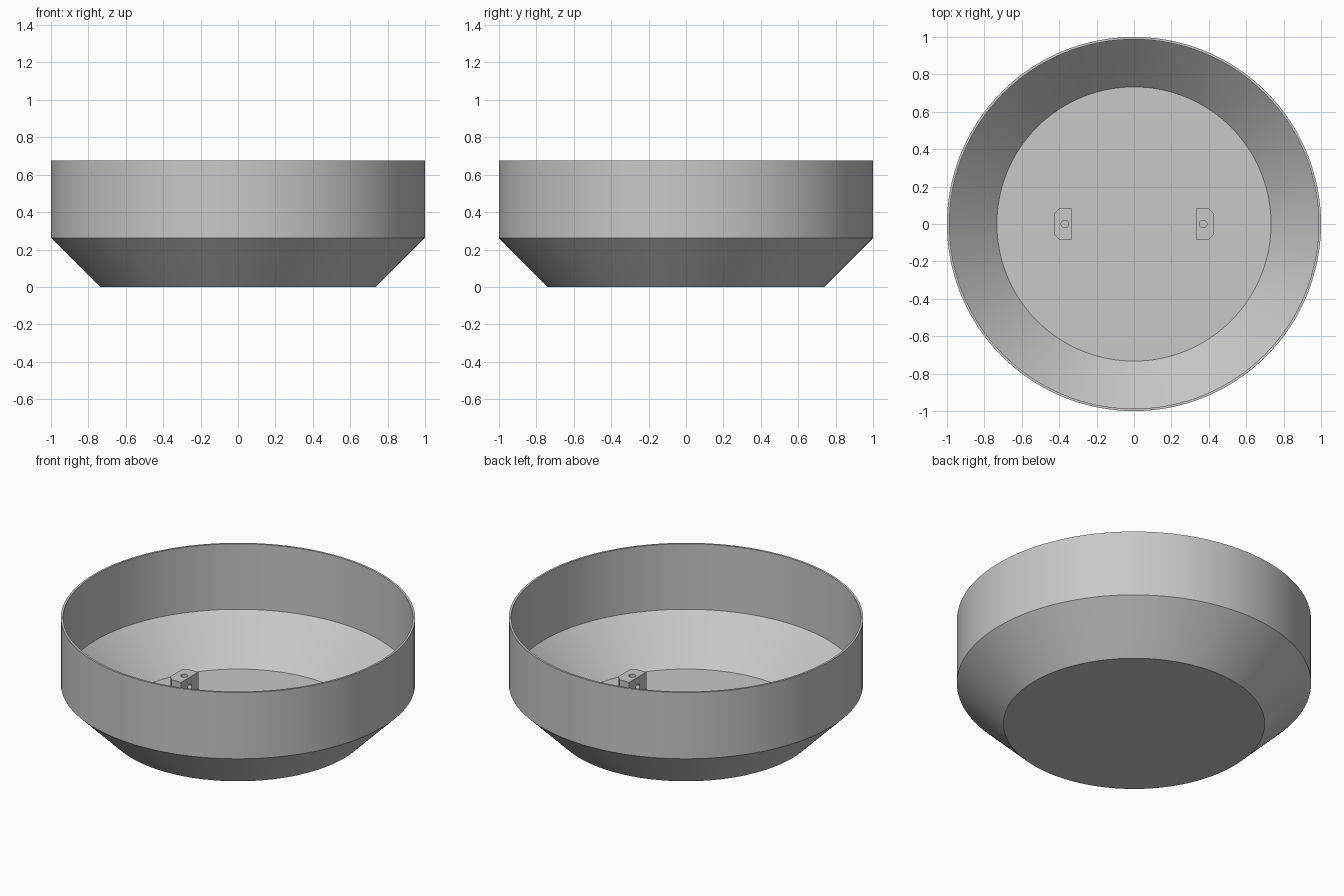
import bpy, bmesh, math

if "Cube" in bpy.data.objects:
    bpy.data.objects.remove(bpy.data.objects["Cube"])

grey = bpy.data.materials.new("light grey")
grey.diffuse_color = (0.58, 0.58, 0.58, 1)
grey.use_nodes = True
grey.node_tree.nodes["Principled BSDF"].inputs["Base Color"].default_value = grey.diffuse_color


def new_object(name, bm):
    bmesh.ops.recalc_face_normals(bm, faces=bm.faces)
    mesh = bpy.data.meshes.new(name)
    bm.to_mesh(mesh)
    bm.free()
    mesh.materials.append(grey)
    obj = bpy.data.objects.new(name, mesh)
    bpy.context.collection.objects.link(obj)
    return obj


def shade(obj):
    bpy.ops.object.select_all(action='DESELECT')
    obj.select_set(True)
    bpy.context.view_layer.objects.active = obj
    bpy.ops.object.shade_smooth_by_angle(angle=math.radians(30))


# Thin-walled bowl: closed profile (radius, height) spun round the z axis
WALL = 0.013
profile = [(0, 0), (0.738, 0), (1, 0.262), (1, 0.675), (1 - WALL, 0.675),
           (1 - WALL, 0.267), (0.733, WALL), (0, WALL)]
bm = bmesh.new()
verts = [bm.verts.new((r, 0, z)) for r, z in profile]
edges = [bm.edges.new(pair) for pair in zip(verts, verts[1:])]
bmesh.ops.spin(bm, geom=verts + edges, cent=(0, 0, 0), axis=(0, 0, 1),
               angle=math.tau, steps=128, use_merge=True)
bmesh.ops.remove_doubles(bm, verts=bm.verts, dist=1e-5)
shade(new_object("bowl", bm))


# Screw holes shared by both mounting blocks
def hole_cutter(name, location, rotation, depth):
    bpy.ops.mesh.primitive_cylinder_add(vertices=32, radius=0.02, depth=depth,
                                        location=location, rotation=rotation)
    cutter = bpy.context.object
    cutter.name = name
    cutter.hide_render = True
    cutter.hide_set(True)
    return cutter


# Mounting blocks with chamfered outer corners, one on each side
TOP = 0.215
for side, label in ((-1, "left"), (1, "right")):
    outline = [(0.333, -0.085), (0.398, -0.085), (0.428, -0.055),
               (0.428, 0.055), (0.398, 0.085), (0.333, 0.085)]
    bm = bmesh.new()
    base = bm.faces.new([bm.verts.new((side * x, y, WALL - 0.003)) for x, y in outline])
    top = bmesh.ops.extrude_face_region(bm, geom=[base])["geom"]
    bmesh.ops.translate(bm, vec=(0, 0, TOP - WALL + 0.003),
                        verts=[g for g in top if isinstance(g, bmesh.types.BMVert)])
    block = new_object(label + "_mounting_block", bm)
    cutters = [
        hole_cutter(label + "_upright_hole_cutter", (side * 0.37, 0, TOP - 0.03), (0, 0, 0), 0.12),
        hole_cutter(label + "_cross_hole_cutter", (side * 0.38, 0, 0.153), (0, math.pi / 2, 0), 0.2),
    ]
    for cutter in cutters:
        mod = block.modifiers.new("hole", 'BOOLEAN')
        mod.operation = 'DIFFERENCE'
        mod.solver = 'EXACT'
        mod.object = cutter
        bpy.context.view_layer.objects.active = block
        bpy.ops.object.modifier_apply(modifier=mod.name)
        bpy.data.objects.remove(cutter, do_unlink=True)
    shade(block)
